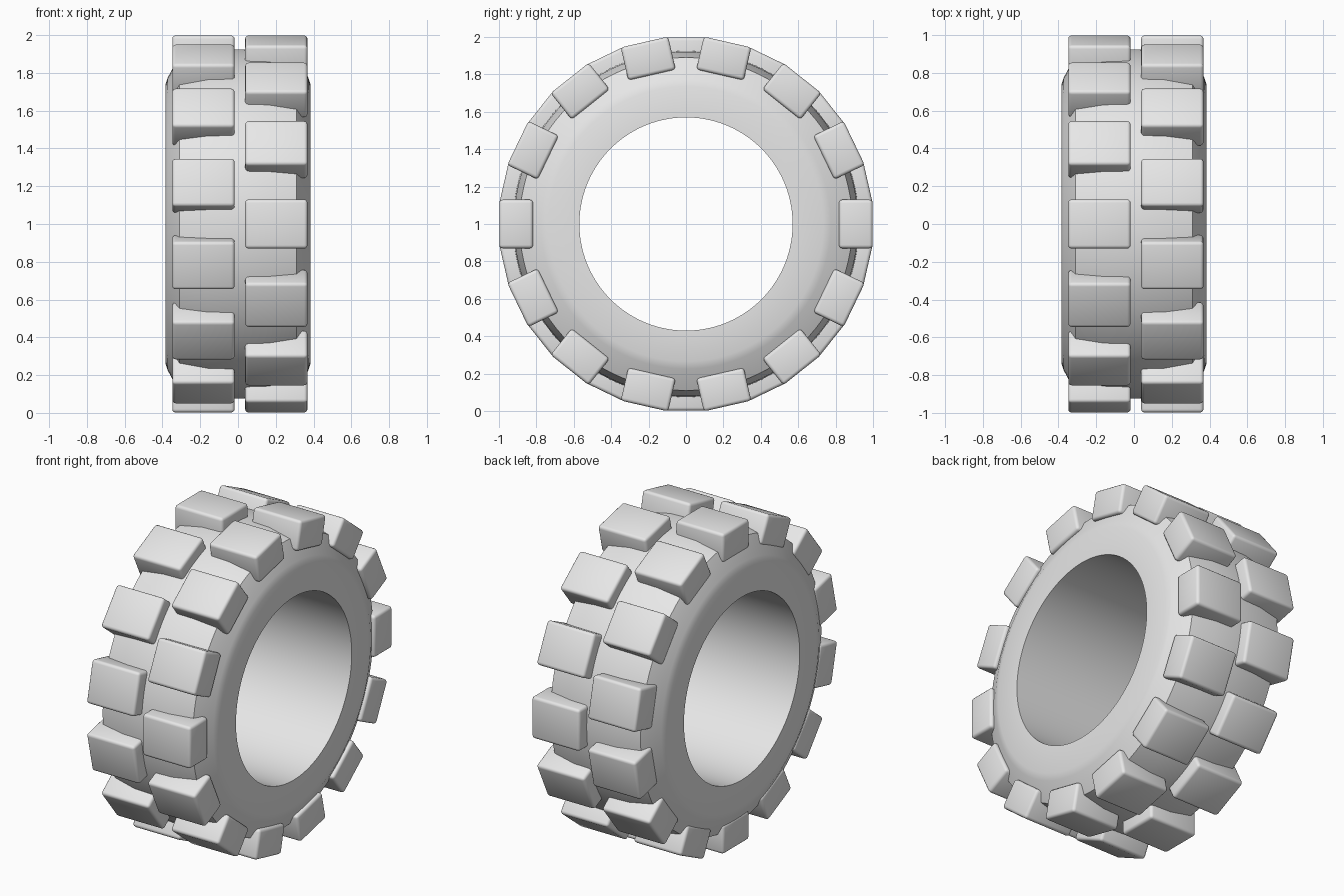
import bpy
import bmesh
import math
from mathutils import Matrix, Vector

cube = bpy.data.objects.get("Cube")
if cube:
    bpy.data.objects.remove(cube, do_unlink=True)

rubber = bpy.data.materials.new("grey rubber")
rubber.use_nodes = True
GREY = (0.8, 0.8, 0.8, 1)
rubber.diffuse_color = GREY
rubber.node_tree.nodes["Principled BSDF"].inputs["Base Color"].default_value = GREY

AXLE = Vector((0, 0, 1))
LUGS = 14
STEP = math.tau / LUGS


def add_object(name, mesh):
    obj = bpy.data.objects.new(name, mesh)
    bpy.context.collection.objects.link(obj)
    return obj


def finish_mesh(bm, name):
    bmesh.ops.recalc_face_normals(bm, faces=bm.faces)
    mesh = bpy.data.meshes.new(name)
    bm.to_mesh(mesh)
    bm.free()
    mesh.materials.append(rubber)
    return mesh


def smooth(obj):
    bpy.ops.object.select_all(action="DESELECT")
    obj.select_set(True)
    bpy.context.view_layer.objects.active = obj
    bpy.ops.object.shade_smooth_by_angle(angle=math.radians(40))


# Tyre body: half profile (x, radius), mirrored and spun around the axle
half = [(0.385, 0.57), (0.385, 0.735), (0.372, 0.775), (0.31, 0.89), (0.16, 0.92)]
profile = half + [(0, 0.925)] + [(-x, r) for x, r in reversed(half)]
bm = bmesh.new()
verts = [bm.verts.new((x, 0, r)) for x, r in profile]
edges = [bm.edges.new((v, verts[i - 1])) for i, v in enumerate(verts)]
bmesh.ops.spin(bm, geom=verts + edges, cent=(0, 0, 0), axis=(1, 0, 0),
               angle=math.tau, steps=112, use_duplicate=False)
bmesh.ops.remove_doubles(bm, verts=bm.verts, dist=0.0005)
body = add_object("tyre_body", finish_mesh(bm, "tyre_body"))
body.location = AXLE
smooth(body)

# Tread block: rounded box whose local y points away from the axle
bm = bmesh.new()
bmesh.ops.create_cube(bm, size=1, matrix=Matrix.Diagonal((0.33, 0.18, 0.26, 1)))
bmesh.ops.bevel(bm, geom=bm.edges[:], offset=0.018, segments=3,
                profile=0.5, affect="EDGES")
block_mesh = finish_mesh(bm, "tread_block")

# Two staggered rows of tread blocks
for side, x, shift in (("left", 0.203, 0), ("right", -0.183, 0.5)):
    for i in range(LUGS):
        angle = (i + shift) * STEP
        block = add_object(f"{side}_tread_block_{i + 1}", block_mesh)
        block.location = AXLE + Vector((x, 0.908 * math.cos(angle), 0.908 * math.sin(angle)))
        block.rotation_euler.x = angle
smooth(block)
